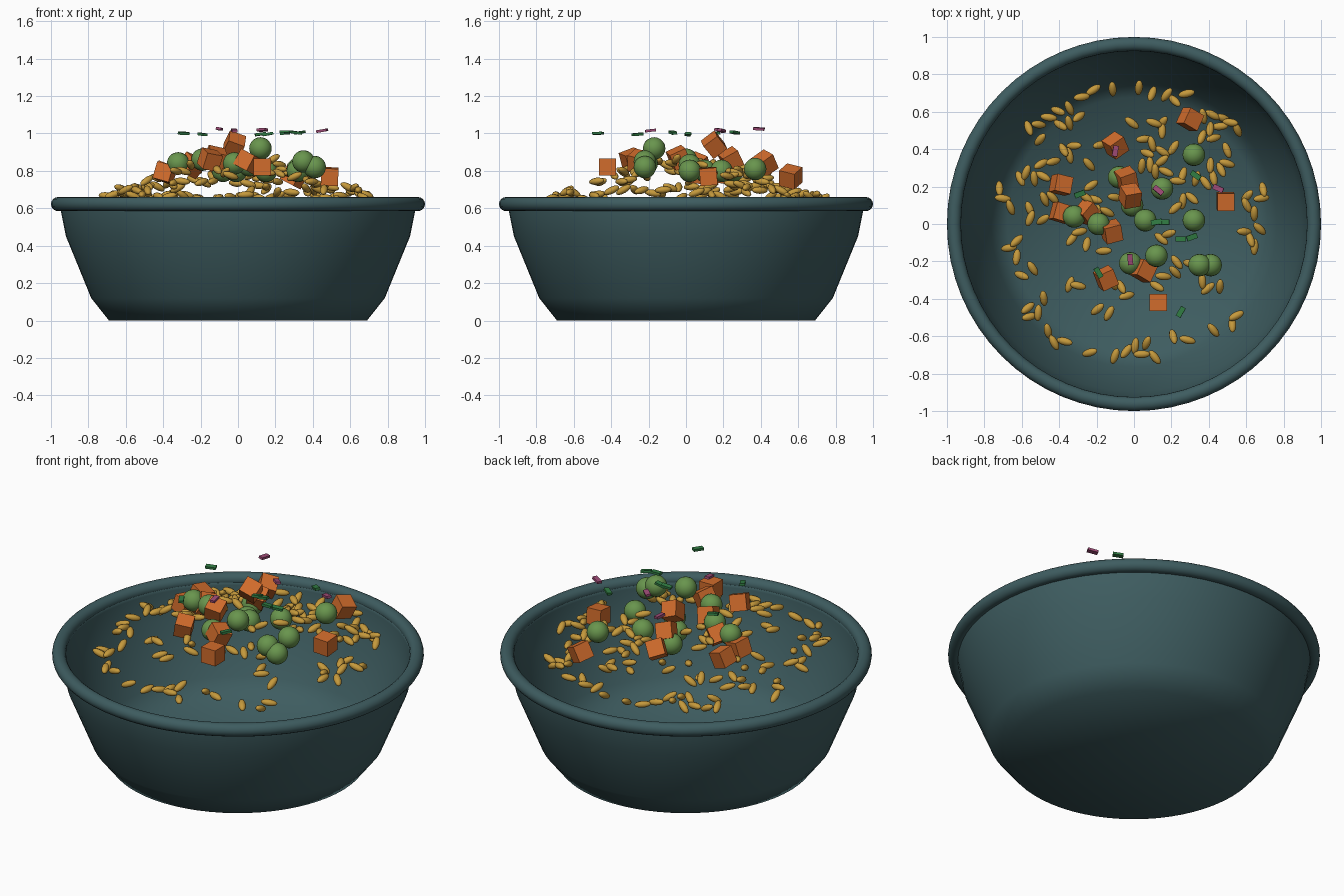
import bpy, bmesh, math, random
from mathutils import Matrix

random.seed(11)
default = bpy.data.objects.get("Cube")
if default:
    bpy.data.objects.remove(default, do_unlink=True)


def material(name, rgb):
    mat = bpy.data.materials.new(name)
    mat.use_nodes = True
    colour = (*rgb, 1)
    mat.diffuse_color = colour
    node = next(n for n in mat.node_tree.nodes if n.type == "BSDF_PRINCIPLED")
    node.inputs["Base Color"].default_value = colour
    return mat


def mesh_from(bm, name, mat, smooth=False):
    mesh = bpy.data.meshes.new(name)
    bm.to_mesh(mesh)
    bm.free()
    mesh.materials.append(mat)
    for poly in mesh.polygons:
        poly.use_smooth = smooth
    return mesh


def ellipsoid(name, mat, radii, segments, rings):
    bm = bmesh.new()
    bmesh.ops.create_uvsphere(bm, u_segments=segments, v_segments=rings, radius=1)
    bmesh.ops.rotate(bm, verts=bm.verts, matrix=Matrix.Rotation(math.pi / 2, 3, "Y"))
    bmesh.ops.scale(bm, verts=bm.verts, vec=radii)
    return mesh_from(bm, name, mat, True)


def box(name, mat, size):
    bm = bmesh.new()
    bmesh.ops.create_cube(bm, size=1)
    bmesh.ops.scale(bm, verts=bm.verts, vec=size)
    return mesh_from(bm, name, mat)


def lathe(name, mat, profile, closed=False, steps=64):
    bm = bmesh.new()
    verts = [bm.verts.new((r, 0, z)) for r, z in profile]
    edges = [bm.edges.new(pair) for pair in zip(verts, verts[1:])]
    if closed:
        edges.append(bm.edges.new((verts[-1], verts[0])))
    bmesh.ops.spin(bm, geom=verts + edges, cent=(0, 0, 0), axis=(0, 0, 1),
                   angle=math.tau, steps=steps, use_duplicate=False)
    bmesh.ops.remove_doubles(bm, verts=bm.verts, dist=0.0005)
    bmesh.ops.recalc_face_normals(bm, faces=bm.faces)
    place(name, mesh_from(bm, name, mat, True), (0, 0, 0))


def place(name, mesh, location, rotation=(0, 0, 0)):
    obj = bpy.data.objects.new(name, mesh)
    obj.location = location
    obj.rotation_euler = rotation
    bpy.context.collection.objects.link(obj)


glaze = material("teal_glaze", (0.048, 0.108, 0.117))
golden = material("golden_grain", (0.56, 0.32, 0.045))
green = material("pea_green", (0.14, 0.3, 0.075))
orange = material("orange_root", (0.64, 0.15, 0.025))
herb = material("herb_green", (0.03, 0.2, 0.055))
pink = material("onion_pink", (0.34, 0.07, 0.18))

# Thin bowl wall and floor, outside then inside
lathe("bowl", glaze, [
    (0, 0), (0.69, 0), (0.785, 0.12), (0.92, 0.45), (0.95, 0.6), (0.95, 0.63),
    (0.927, 0.63), (0.925, 0.6), (0.896, 0.455), (0.763, 0.133), (0.677, 0.025), (0, 0.025)])

# Rolled rim
rim_section = [(0.9625 + 0.0375 * math.cos(a), 0.6225 + 0.0375 * math.sin(a))
               for a in (math.tau * i / 16 for i in range(16))]
lathe("bowl_rim", glaze, rim_section, closed=True)

# Grains: loose clumps resting on a shallow mound, centres in hundredths
clumps = [
    (-26, 72), (-13, 71), (7, 76), (14, 67), (24, 70), (41, 62), (-34, 65), (-33, 56),
    (-43, 56), (-52, 54), (-48, 41), (-34, 41), (-18, 40), (-3, 50), (6, 42), (14, 50),
    (17, 37), (43, 57), (52, 53), (52, 41), (40, 47), (45, 32), (-45, 29), (-58, 24),
    (-72, 18), (-70, 9), (-53, 6), (-47, 13), (-29, 28), (-23, 18), (-15, 10), (9, 29),
    (22, 24), (27, 10), (38, 23), (65, 18), (60, 9), (72, 0), (60, -8), (-63, -14),
    (-57, -25), (-46, -39), (-53, -48), (-42, -61), (-29, -6), (-26, -15), (-33, -31),
    (-13, -17), (-7, -34), (-16, -48), (9, -35), (19, -25), (19, -6), (27, -21),
    (41, -35), (56, -52), (39, -60), (25, -60), (13, -67), (2, -67), (-9, -71), (-22, -72)]
grain_mesh = ellipsoid("grain", golden, (0.045, 0.021, 0.019), 8, 8)
spots = []
for cx, cy in clumps:
    for _ in range(6):
        spot = (cx / 100 + random.uniform(-0.05, 0.05), cy / 100 + random.uniform(-0.05, 0.05))
        radius = math.hypot(*spot)
        if radius > 0.77 or any(math.dist(spot, other) < 0.042 for other in spots):
            continue
        spots.append(spot)
        slope = max(0, 1 - radius / 0.77)
        height = 0.652 + 0.27 * slope ** 1.15 + random.uniform(-0.02, 0.02)
        place("grain", grain_mesh, (*spot, height),
              (0, random.uniform(-0.55, 0.55), random.uniform(0, math.pi)))
        if len(spots) % 3 == 0:
            break

# Peas
pea_mesh = ellipsoid("pea", green, (0.06, 0.06, 0.06), 20, 14)
for x, y, z in [
        (32, 37, 81), (15, 19, 80), (-8, 25, 80), (-32, 4, 84), (-19, 0, 86), (-1, 10, 80),
        (6, 2, 83), (32, 2, 80), (12, -17, 92), (-2, -21, 84), (35, -22, 85), (41, -22, 82)]:
    place("pea", pea_mesh, (x / 100, y / 100, z / 100))

# Diced root cubes: position in hundredths, turn and tilt in degrees
dice_mesh = box("root_cube", orange, (0.092, 0.092, 0.092))
for x, y, z, turn, tilt in [
        (-10, 42, 84, 35, 35), (30, 56, 77, 65, 25), (-39, 21, 79, 80, 20),
        (-39, 6, 79, 75, 15), (-25, 6, 83, 50, 35), (-4, 24, 86, 20, 30),
        (-2, 15, 94, 10, 40), (-12, -4, 87, 15, 25), (-15, -29, 86, 25, 20),
        (5, -25, 85, 65, 25), (13, -42, 82, 0, 0), (49, 12, 77, 0, 5)]:
    place("root_cube", dice_mesh, (x / 100, y / 100, z / 100),
          (math.radians(tilt), math.radians(tilt / 2), math.radians(turn)))

# Garnish flakes hovering over the mound
flakes = {
    "herb_flake": (herb, 1.0, [
        (33, 26, -35), (-29, 16, 20), (12, 1, 10), (16, 1, 0), (25, -8, 0), (31, -7, 20),
        (25, -47, 60), (-19, -26, -60)]),
    "onion_flake": (pink, 1.015, [
        (-10, 39, 80), (13, 18, -40), (45, 19, -25), (-2, -19, -85)])}
for name, (mat, height, marks) in flakes.items():
    flake_mesh = box(name, mat, (0.058, 0.028, 0.014))
    for x, y, turn in marks:
        place(name, flake_mesh, (x / 100, y / 100, height + random.uniform(-0.005, 0.01)),
              (random.uniform(-0.2, 0.2), random.uniform(-0.2, 0.2), math.radians(turn)))
